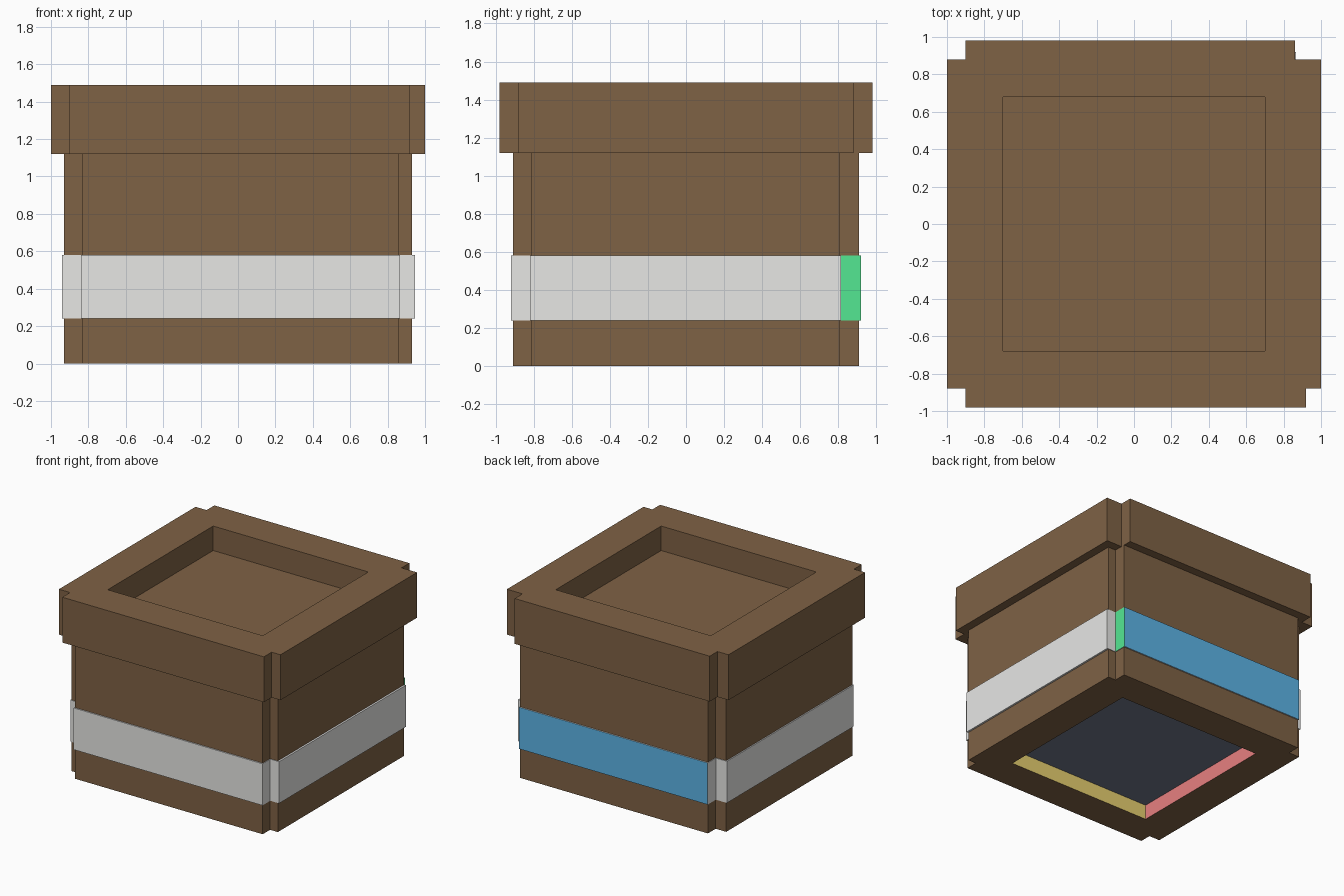
import bpy, bmesh

if "Cube" in bpy.data.objects:
    bpy.data.objects.remove(bpy.data.objects["Cube"], do_unlink=True)


def material(name, rgb):
    """Flat material from 0-255 display values, stored as linear."""
    lin = [((c / 255 + 0.055) / 1.055) ** 2.4 for c in rgb] + [1]
    m = bpy.data.materials.new(name)
    m.use_nodes = True
    m.diffuse_color = lin
    bsdf = next(n for n in m.node_tree.nodes if n.type == 'BSDF_PRINCIPLED')
    bsdf.inputs["Base Color"].default_value = lin
    return m


brown = material("brown", (127, 98, 69))
white = material("off white", (240, 240, 238))
green = material("green", (86, 236, 150))
blue = material("blue", (98, 190, 243))
slate = material("slate", (112, 120, 138))
pink = material("pink", (241, 134, 134))
yellow = material("yellow", (242, 217, 118))


def outline(x, y, nx_left, nx_front, nx_back, ny_front, ny_back):
    """Rectangle with a square notch in each corner; x and y are (min, max)."""
    return [(nx_left, y[0]), (nx_front, y[0]), (nx_front, ny_front), (x[1], ny_front),
            (x[1], ny_back), (nx_back, ny_back), (nx_back, y[1]), (nx_left, y[1]),
            (nx_left, ny_back), (x[0], ny_back), (x[0], ny_front), (nx_left, ny_front)]


def loop(bm, points, z):
    return [bm.verts.new((px, py, z)) for px, py in points]


def bridge(bm, a, b):
    for i in range(len(a)):
        j = (i + 1) % len(a)
        bm.faces.new((a[i], a[j], b[j], b[i]))


def slab(name, points, z0, z1, mats, recess=None, rule=None):
    """Extruded outline; recess = (half x, half y, rim z, floor z)."""
    bm = bmesh.new()
    ends = {z: loop(bm, points, z) for z in (z0, z1)}
    bridge(bm, ends[z0], ends[z1])
    for z, ring in ends.items():
        if recess and recess[2] == z:
            hx, hy, _, floor = recess
            rect = [(-hx, -hy), (hx, -hy), (hx, hy), (-hx, hy)]
            rim, base = loop(bm, rect, z), loop(bm, rect, floor)
            bridge(bm, rim, base)
            bm.faces.new(base)
            edges = []
            for r in (ring, rim):
                for i, v in enumerate(r):
                    w = r[(i + 1) % len(r)]
                    edges.append(bm.edges.get((v, w)) or bm.edges.new((v, w)))
            bmesh.ops.triangle_fill(bm, use_beauty=True, use_dissolve=False, edges=edges)
        else:
            bm.faces.new(ring)
    bmesh.ops.recalc_face_normals(bm, faces=bm.faces)
    bm.normal_update()
    if rule:
        for f in bm.faces:
            f.material_index = mats.index(rule(f.calc_center_median(), f.normal))
    me = bpy.data.meshes.new(name)
    bm.to_mesh(me)
    bm.free()
    for m in mats:
        me.materials.append(m)
    ob = bpy.data.objects.new(name, me)
    bpy.context.scene.collection.objects.link(ob)
    return ob


RECESS_X, RECESS_Y, RECESS_TOP = 0.65, 0.64, 0.12


def body_rule(c, n):
    # Only the underside pocket is coloured
    if abs(c.x) > RECESS_X + 0.01 or abs(c.y) > RECESS_Y + 0.01 or c.z > 0.2 or c.z < 0.01:
        return brown
    if abs(n.z) > 0.5:
        return slate
    if abs(n.x) > 0.5:
        return pink if n.x > 0 else blue
    return yellow if n.y > 0 else green


def band_rule(c, n):
    # Back strip is blue, its notch edge on the +x side is green
    if n.y > 0.5 and c.y > 0.9:
        return blue
    if n.x > 0.5 and c.y > 0.83:
        return green
    return white


# Main box with a shallow pocket underneath
slab("crate_body", outline((-0.93, 0.93), (-0.91, 0.91), -0.835, 0.86, 0.86, -0.815, 0.81),
     0, 1.12, [brown, slate, pink, blue, yellow, green],
     (RECESS_X, RECESS_Y, 0, RECESS_TOP), body_rule)

# Strip wrapped around the box
slab("label_band", outline((-0.94, 0.945), (-0.92, 0.92), -0.84, 0.865, 0.865, -0.82, 0.815),
     0.24, 0.58, [white, blue, green], None, band_rule)

# Overhanging rim with a sunken top
slab("lid", outline((-1, 1), (-0.98, 0.98), -0.9, 0.92, 0.86, -0.88, 0.88),
     1.12, 1.49, [brown], (0.7, 0.68, 1.49, 1.29))
